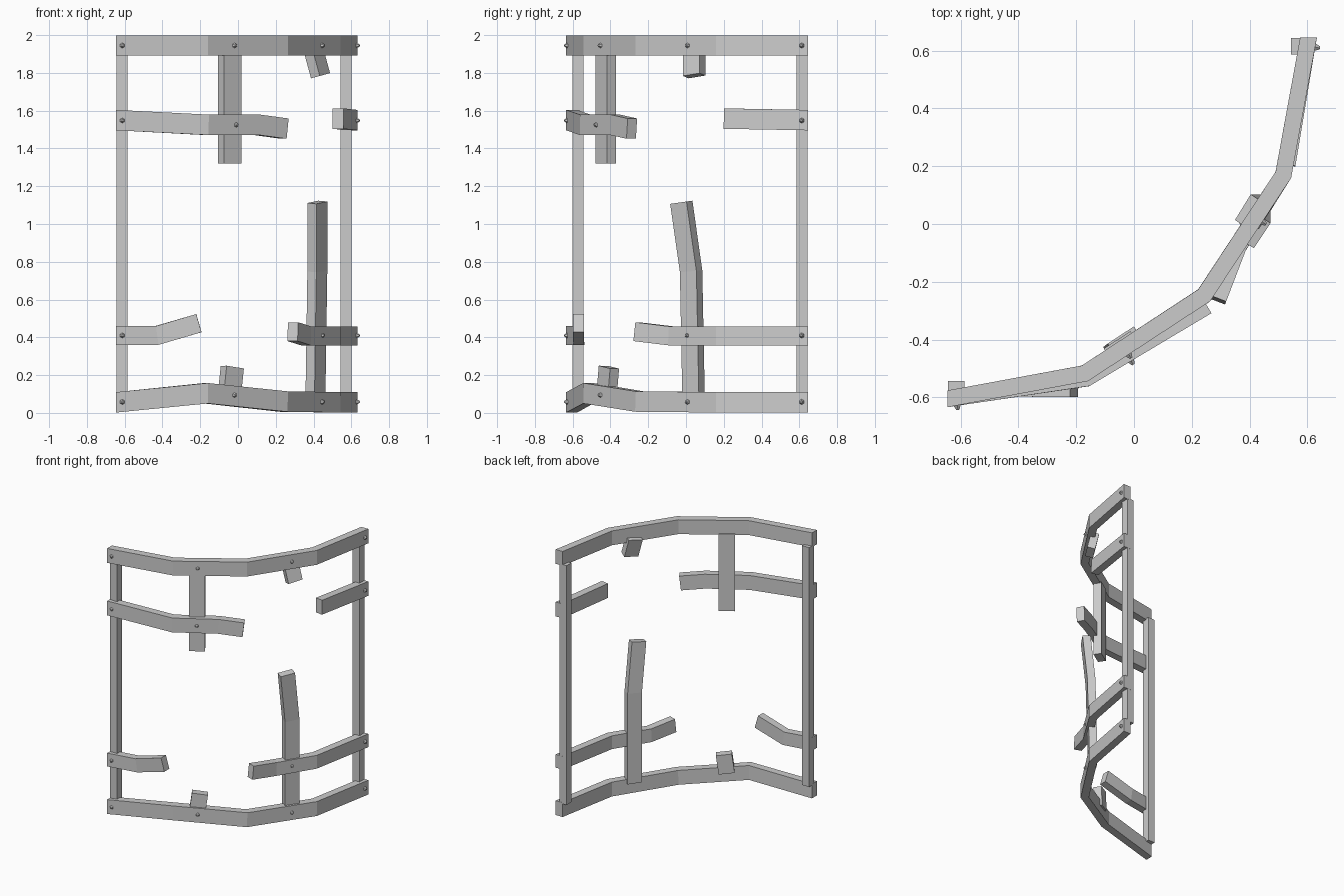
import bpy, bmesh, math
from mathutils import Vector, Matrix

if "Cube" in bpy.data.objects:
    bpy.data.objects.remove(bpy.data.objects["Cube"])

Z = Vector((0, 0, 1))
EX, EY = Vector((1, 0, 0)), Vector((0, 1, 0))
W1 = Vector((0.835, 0.55, 0))    # direction along the left middle span
W2 = Vector((0.55, 0.835, 0))    # direction along the right middle span


def to_object(name, bm):
    bmesh.ops.recalc_face_normals(bm, faces=bm.faces)
    me = bpy.data.meshes.new(name)
    bm.to_mesh(me)
    bm.free()
    ob = bpy.data.objects.new(name, me)
    bpy.context.collection.objects.link(ob)
    return ob


def beam(name, pts, hint, wa, wb, start=None, end=None):
    """Sweep a wa x wb rectangle along pts; start/end fix the end cut directions."""
    pts = [Vector(p) for p in pts]
    dirs = [(b - a).normalized() for a, b in zip(pts, pts[1:])]
    bm = bmesh.new()
    rings = []
    for i, p in enumerate(pts):
        t = (dirs[max(i - 1, 0)] + dirs[min(i, len(dirs) - 1)]).normalized()
        if i == 0 and start:
            t = start
        if i == len(pts) - 1 and end:
            t = end
        a = (hint - t * hint.dot(t)).normalized()
        b = t.cross(a)
        rings.append([bm.verts.new(p + a * wa * sa / 2 + b * wb * sb / 2)
                      for sa, sb in ((-1, -1), (1, -1), (1, 1), (-1, 1))])
    for r, s in zip(rings, rings[1:]):
        for k in range(4):
            bm.faces.new((r[k], r[(k + 1) % 4], s[(k + 1) % 4], s[k]))
    bm.faces.new(rings[0])
    bm.faces.new(rings[-1])
    return to_object(name, bm)


# Full curved rails at top and bottom
H, T = 0.108, 0.058
plan = [(-0.645, -0.605), (-0.17, -0.517), (0.243, -0.247), (0.517, 0.17), (0.604, 0.645)]
for name, zs in (("top_rail", [1.945] * 5),
                 ("bottom_rail", [0.056, 0.104, 0.06, 0.056, 0.056])):
    beam(name, [(x, y, z) for (x, y), z in zip(plan, zs)], Z, H, T, EX, EY)

# Broken middle rails
beam("upper_left_rail", [(-0.645, -0.605, 1.55), (-0.165, -0.534, 1.525),
     (0.1, -0.375, 1.525), (0.248, -0.287, 1.505)], Z, H, T, EX)
beam("upper_right_rail", [(0.604, 0.645, 1.55), (0.53, 0.205, 1.558)], Z, H, T, -EY)
beam("lower_left_rail", [(-0.645, -0.605, 0.41), (-0.43, -0.568, 0.41),
     (-0.207, -0.57, 0.475)], Z, 0.1, T, EX)
beam("lower_right_rail", [(0.604, 0.645, 0.408), (0.517, 0.17, 0.408),
     (0.36, -0.08, 0.408), (0.29, -0.263, 0.43)], Z, 0.1, T, -EY)

# End posts
for name, x, y in (("left_post", -0.615, -0.572), ("right_post", 0.572, 0.615)):
    beam(name, [(x, y, 0.1), (x, y, 1.9)], EX, 0.058, 0.058)

# Broken upright planks
beam("hanging_plank", [(-0.043, -0.425, 1.9), (-0.043, -0.425, 1.32)], W1, 0.11, 0.057)
beam("plank_stump", [(-0.045, -0.42, 0.1), (-0.03, -0.408, 0.242)], W1, 0.11, 0.057)
beam("tall_plank", [(0.41, 0.04, 0.08), (0.42, 0.027, 0.75), (0.42, -0.025, 1.115)],
     W2, 0.105, 0.057)
beam("hanging_stub", [(0.4, 0.043, 1.92), (0.437, 0.043, 1.785)], W2, 0.105, 0.057)

# Nail heads
nails = [((-0.612, -0.629, z), (0.18, -0.98, 0)) for z in (0.058, 0.41, 1.548, 1.945)]
nails += [((0.629, 0.612, z), (0.98, -0.18, 0)) for z in (0.058, 0.41, 1.548, 1.945)]
nails += [((-0.018, -0.452, 1.945), (0.55, -0.835, 0)), ((-0.01, -0.474, 1.525), (0.52, -0.85, 0)),
          ((-0.018, -0.452, 0.094), (0.55, -0.835, 0))]
nails += [((0.445, 0.007, z), (0.835, -0.55, 0)) for z in (0.058, 0.41, 1.945)]
bm = bmesh.new()
for pos, n in nails:
    rot = Vector(n).to_track_quat('Z', 'Y').to_matrix().to_4x4()
    bmesh.ops.create_cone(bm, cap_ends=True, segments=6, radius1=0.015, radius2=0.006,
                          depth=0.018, matrix=Matrix.Translation(Vector(pos) + Vector(n) * 0.006) @ rot)
to_object("nail_heads", bm)
